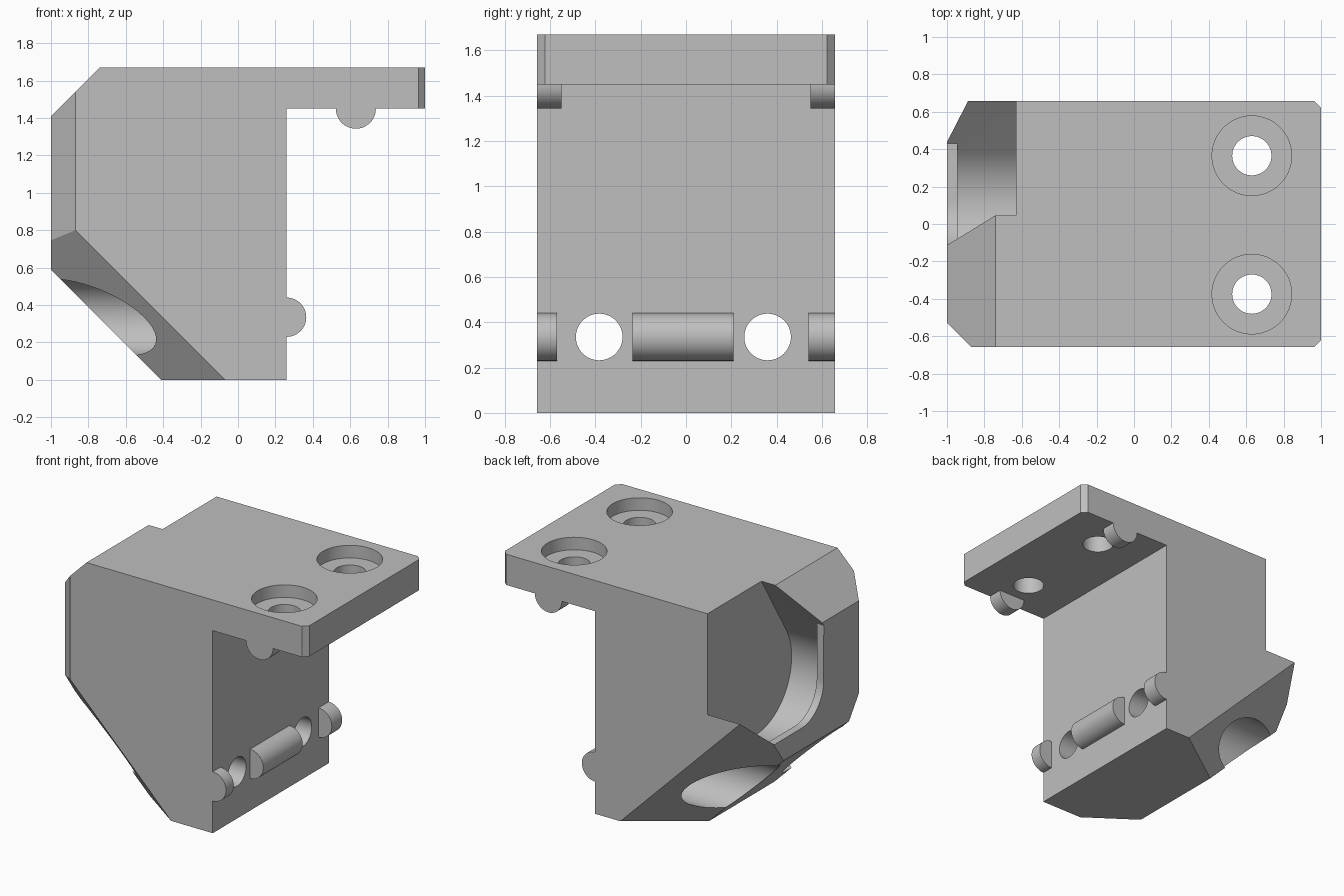
import bpy, bmesh
from math import radians, cos, sin
from mathutils import Vector

cube = bpy.data.objects.get("Cube")
if cube:
    bpy.data.objects.remove(cube, do_unlink=True)

grey = bpy.data.materials.new("plain grey")
grey.use_nodes = True
colour = (0.52, 0.52, 0.52, 1)
grey.diffuse_color = colour
grey.node_tree.nodes["Principled BSDF"].inputs["Base Color"].default_value = colour

HALF = 0.657          # half depth of the bracket


def arc(cx, cy, r, start, end, steps=48):
    angles = [radians(start + (end - start) * i / steps) for i in range(steps + 1)]
    return [(cx + r * cos(a), cy + r * sin(a)) for a in angles]


def circle(cx, cy, r):
    return arc(cx, cy, r, 0, 360)[:-1]


def prism(name, outline, axis, low, high):
    """Extrude a 2D outline along one axis."""
    place = {"x": lambda u, v: (low, u, v),
             "y": lambda u, v: (u, low, v),
             "z": lambda u, v: (u, v, low)}[axis]
    step = Vector([(high - low) * (axis == a) for a in "xyz"])
    bm = bmesh.new()
    face = bm.faces.new([bm.verts.new(place(u, v)) for u, v in outline])
    out = bmesh.ops.extrude_face_region(bm, geom=[face])
    moved = [g for g in out["geom"] if isinstance(g, bmesh.types.BMVert)]
    bmesh.ops.translate(bm, verts=moved, vec=step)
    bmesh.ops.recalc_face_normals(bm, faces=bm.faces)
    mesh = bpy.data.meshes.new(name)
    bm.to_mesh(mesh)
    bm.free()
    mesh.materials.append(grey)
    obj = bpy.data.objects.new(name, mesh)
    bpy.context.collection.objects.link(obj)
    return obj


def chamfer(obj, point, normal):
    """Slice off everything beyond a plane and close the cut."""
    bm = bmesh.new()
    bm.from_mesh(obj.data)
    geom = bm.verts[:] + bm.edges[:] + bm.faces[:]
    cut = bmesh.ops.bisect_plane(bm, geom=geom, plane_co=point,
                                 plane_no=Vector(normal).normalized(), clear_outer=True)
    edges = [g for g in cut["geom_cut"] if isinstance(g, bmesh.types.BMEdge)]
    bmesh.ops.contextual_create(bm, geom=edges)
    bmesh.ops.recalc_face_normals(bm, faces=bm.faces)
    bm.to_mesh(obj.data)
    bm.free()


def activate(obj):
    bpy.ops.object.select_all(action="DESELECT")
    bpy.context.view_layer.objects.active = obj
    obj.select_set(True)


def carve(obj, cutter):
    cutter.hide_render = True
    mod = obj.modifiers.new("carve", "BOOLEAN")
    mod.operation, mod.solver, mod.object = "DIFFERENCE", "EXACT", cutter
    activate(obj)
    bpy.ops.object.modifier_apply(modifier=mod.name)
    bpy.data.objects.remove(cutter, do_unlink=True)


# Bracket body with overhanging top plate
body = prism("bracket_body",
             [(-1, 0.59), (-0.41, 0), (0.26, 0), (0.26, 1.45),
              (1, 1.45), (1, 1.67), (-0.74, 1.67), (-1, 1.41)], "y", -HALF, HALF)
chamfer(body, (-0.87, -HALF, 0), (-1, -1, 0))
chamfer(body, (-0.07, -HALF, 0), (-1, -1.414, -1))
chamfer(body, (0.06, HALF, 0), (-1, 1.414, -1))
for side in (-1, 1):
    chamfer(body, (0.965, side * HALF, 0), (1, side, 0))

# Round pocket open to the back, with a raised lip at its outer side
ROOF, FLOOR = 148.4, 312
ring = arc(0.11, 1.0, 0.405, ROOF, FLOOR)
roof_dir = (sin(radians(ROOF)), -cos(radians(ROOF)))
floor_dir = (-sin(radians(FLOOR)), cos(radians(FLOOR)))


def along(p, d, t):
    return (p[0] + d[0] * t, p[1] + d[1] * t)


roof_end = along(ring[0], roof_dir, 1.3)
floor_end = along(ring[-1], floor_dir, 1.1)
carve(body, prism("pocket_cutter", [roof_end] + ring + [floor_end], "x", -0.945, -0.63))
lip = [along(ring[0], roof_dir, 0.2)] + arc(0.12, 0.995, 0.25, 180, 270, 20)
lip += [along(ring[-1], floor_dir, 0.068), floor_end, roof_end]
carve(body, prism("lip_cutter", lip, "x", -1.3, -0.945))

# Counterbored screw holes in the top plate and through the body
for y in (-0.375, 0.365):
    carve(body, prism("plate_hole", circle(0.63, y, 0.105), "z", 1.3, 1.8))
    carve(body, prism("plate_counterbore", circle(0.63, y, 0.213), "z", 1.58, 1.8))
for y in (-0.383, 0.36):
    carve(body, prism("wall_hole", circle(y, 0.335, 0.103), "x", -1.2, 0.5))
    carve(body, prism("wall_counterbore", circle(y, 0.335, 0.205), "x", -1.2, 0.12))

# Half-round locating ribs on the wall and under the plate
ribs = [body]
for name, low, high in (("front", -HALF, -0.57), ("middle", -0.235, 0.21), ("back", 0.54, HALF)):
    ribs.append(prism("wall_rib_" + name, arc(0.26, 0.335, 0.105, -90, 90, 24), "y", low, high))
for name, low, high in (("front", -HALF, -0.55), ("back", 0.55, HALF)):
    ribs.append(prism("plate_rib_" + name, arc(0.63, 1.45, 0.107, 180, 360, 24), "y", low, high))

for obj in ribs:
    activate(obj)
    bpy.ops.object.shade_smooth_by_angle(angle=radians(20))
